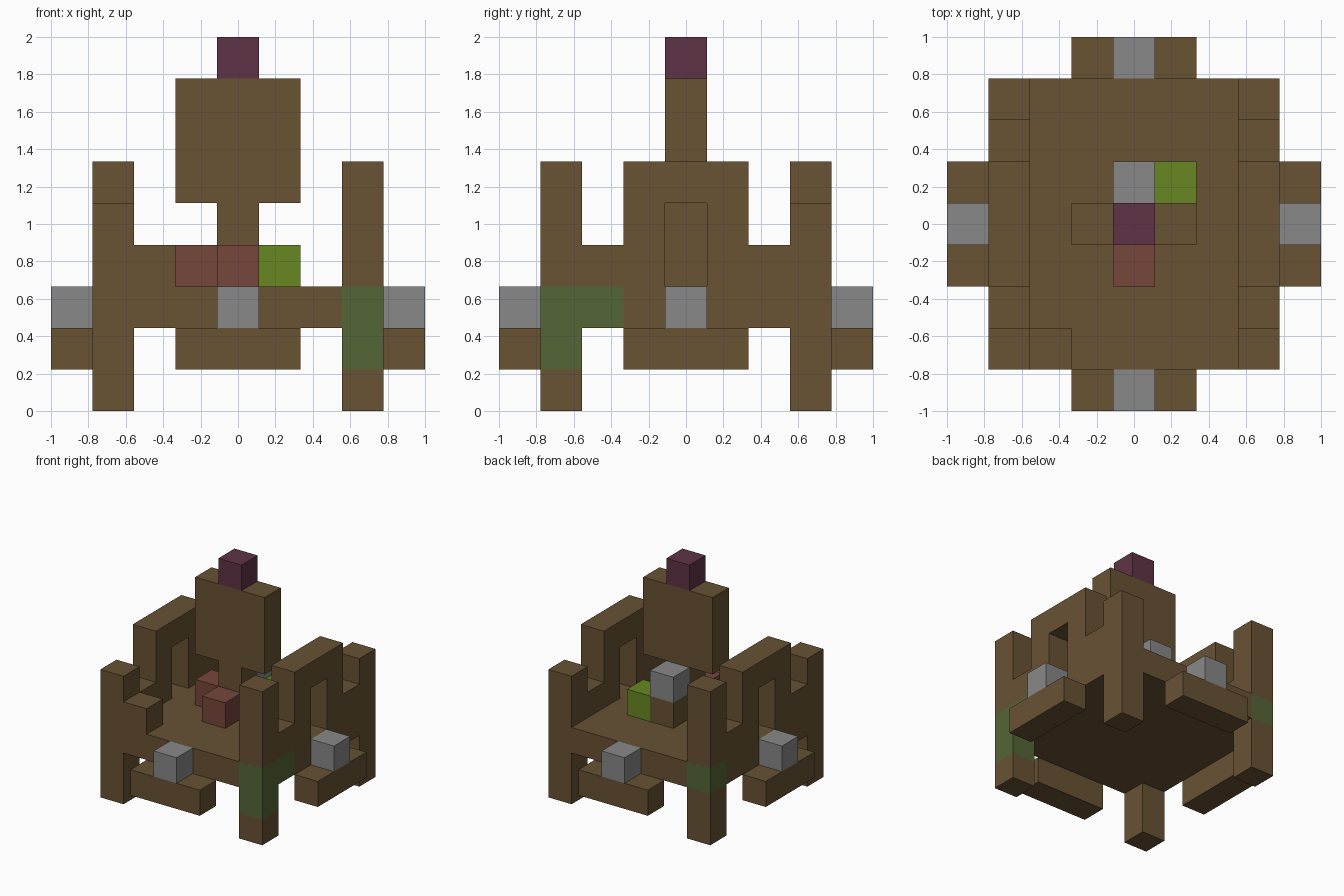
import bpy, bmesh
from mathutils import Vector

N = 9                 # the model sits on a 9 x 9 x 9 block grid
S = 2 / N             # size of one block

if "Cube" in bpy.data.objects:
    bpy.data.objects.remove(bpy.data.objects["Cube"], do_unlink=True)


def material(name, rgb):
    m = bpy.data.materials.new(name)
    m.use_nodes = True
    m.diffuse_color = (*rgb, 1)
    m.node_tree.nodes["Principled BSDF"].inputs["Base Color"].default_value = (*rgb, 1)
    return m


brown = material("brown wood", (0.138, 0.084, 0.034))
grey = material("grey stone", (0.246, 0.246, 0.246))
plum = material("plum", (0.114, 0.034, 0.061))
red = material("brick red", (0.181, 0.061, 0.045))
lime = material("lime green", (0.136, 0.242, 0.015))
moss = material("moss green", (0.089, 0.133, 0.037))

parts = {}            # part name -> material and its blocks
filled = {}           # block -> name of the part that owns it


def box(name, mat, x, y, z):
    """Fill inclusive block ranges; later boxes replace earlier blocks."""
    rng = [r if isinstance(r, tuple) else (r, r) for r in (x, y, z)]
    parts[name] = mat
    for i in range(rng[0][0], rng[0][1] + 1):
        for j in range(rng[1][0], rng[1][1] + 1):
            for k in range(rng[2][0], rng[2][1] + 1):
                filled[i, j, k] = name


# Floor and four corner posts
box("floor", brown, (1, 7), (1, 7), 2)
box("front_right_post", brown, 1, 1, (0, 4))
box("front_left_post", brown, 7, 1, (0, 5))
box("back_right_post", brown, 1, 7, (0, 5))
box("back_left_post", brown, 7, 7, (0, 4))
box("front_wall_stub", brown, 2, 1, 3)

# Side walls, each with a tall arch
for side, x in (("right", 1), ("left", 7)):
    wall = side + "_arch_wall"
    box(wall, brown, x, (2, 6), 3)
    box(wall, brown, x, (3, 5), (4, 5))
    for z in (3, 4):
        del filled[x, 4, z]

# Outer ledges, each with a stone block
for side, e in (("front", 0), ("back", 8)):
    box(side + "_ledge", brown, (3, 5), e, 1)
    box(side + "_stone", grey, 4, e, 2)
for side, e in (("right", 0), ("left", 8)):
    box(side + "_ledge", brown, e, (3, 5), 1)
    box(side + "_stone", grey, e, 4, 2)

# Moss patches
box("front_moss", moss, 7, 1, (1, 2))
box("front_moss", moss, 7, 2, 2)
box("back_moss", moss, 1, 7, 2)

# Centre pillar, sign board and small blocks around it
box("pillar", brown, 4, 4, (3, 4))
box("board", brown, (3, 5), 4, (5, 7))
box("top_block", plum, 4, 4, 8)
box("front_brick", red, 4, 3, 3)
box("side_brick", red, 3, 4, 3)
box("lime_block", lime, 5, 5, 3)
box("back_step", brown, 4, 5, 3)
box("step_stone", grey, 4, 5, 4)


def build(name, mat):
    """Skin the exposed faces of a part and merge flat areas."""
    bm = bmesh.new()
    for cell, owner in filled.items():
        if owner != name:
            continue
        for axis in range(3):
            for sign in (-1, 1):
                n = Vector((0, 0, 0))
                n[axis] = sign
                if tuple(int(c + d) for c, d in zip(cell, n)) in filled:
                    continue
                u, v = Vector((0, 0, 0)), Vector((0, 0, 0))
                u[(axis + 1) % 3] = 1
                v[(axis + 2) % 3] = sign
                mid = Vector(cell) - Vector((4, 4, -0.5)) + n / 2
                corners = (-u - v, u - v, u + v, v - u)
                bm.faces.new([bm.verts.new((mid + c / 2) * S) for c in corners])
    bmesh.ops.remove_doubles(bm, verts=bm.verts, dist=0.001)
    bmesh.ops.dissolve_limit(bm, angle_limit=0.01, verts=bm.verts, edges=bm.edges)
    mesh = bpy.data.meshes.new(name)
    bm.to_mesh(mesh)
    bm.free()
    mesh.materials.append(mat)
    bpy.context.collection.objects.link(bpy.data.objects.new(name, mesh))


for part, mat in parts.items():
    build(part, mat)
